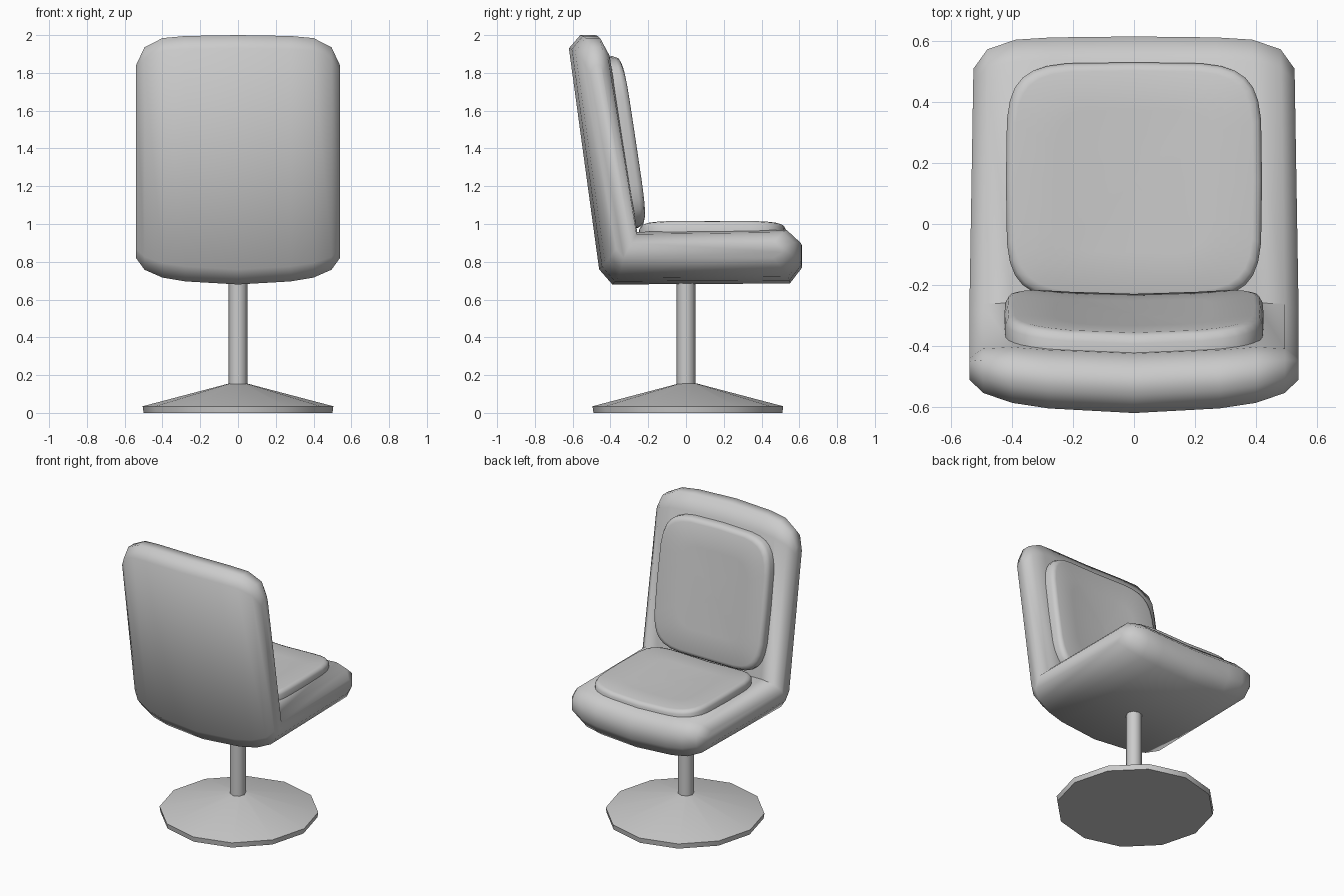
import bpy
import bmesh
import math
from mathutils import Vector

if "Cube" in bpy.data.objects:
    bpy.data.objects.remove(bpy.data.objects["Cube"])

HALF = 0.54   # half width of the shell
BOW = 0.05    # how far the sides curl in around the sitter

grey = bpy.data.materials.new("plain grey")
grey.use_nodes = True
grey.diffuse_color = (0.6, 0.6, 0.6, 1)
grey.node_tree.nodes["Principled BSDF"].inputs["Base Color"].default_value = (0.6, 0.6, 0.6, 1)


def curl(x):
    return BOW * (x / HALF) ** 2


def loft(name, rings, angle, cap_start=True, cap_end=True):
    """Bridge equal closed rings of points, cap the ends and shade smooth."""
    bm = bmesh.new()
    loops = [[bm.verts.new(p) for p in ring] for ring in rings]
    for low, high in zip(loops, loops[1:]):
        count = len(low)
        for i in range(count):
            j = (i + 1) % count
            bm.faces.new((low[i], low[j], high[j], high[i]))
    if cap_start:
        bm.faces.new(loops[0][::-1])
    if cap_end:
        bm.faces.new(loops[-1])
    bmesh.ops.recalc_face_normals(bm, faces=bm.faces[:])
    mesh = bpy.data.meshes.new(name)
    bm.to_mesh(mesh)
    bm.free()
    mesh.materials.append(grey)
    obj = bpy.data.objects.new(name, mesh)
    bpy.context.collection.objects.link(obj)
    bpy.ops.object.select_all(action="DESELECT")
    obj.select_set(True)
    bpy.context.view_layer.objects.active = obj
    bpy.ops.object.shade_smooth_by_angle(angle=math.radians(angle))
    return obj


def turned(name, profile, sides, y, angle):
    """Revolve (radius, height) points around a vertical axis."""
    rings = []
    for radius, z in profile:
        ring = []
        for i in range(sides):
            a = math.tau * i / sides
            ring.append((radius * math.cos(a), y + radius * math.sin(a), z))
        rings.append(ring)
    return loft(name, rings, angle)


# One-piece shell: an L profile lofted across the width, shrinking at the sides
middle = [(-.46, .76), (-.39, .68), (.55, .685), (.615, .77), (.615, .88), (.54, .95),
          (-.28, .94), (-.425, 1.9), (-.48, 2), (-.56, 2), (-.62, 1.93)]
side = [(-.42, .82), (-.38, .77), (.46, .77), (.51, .8), (.51, .83), (.47, .86),
        (-.34, .85), (-.49, 1.8), (-.5, 1.84), (-.53, 1.84), (-.56, 1.8)]


def shell_ring(x, shrink):
    ring = []
    for m, s in zip(middle, side):
        y, z = Vector(m).lerp(Vector(s), shrink)
        forward = curl(x) if m[0] < -.2 else 0
        upward = curl(x) if m[1] < 1 else 0
        taper = 1 - 0.05 * max(y, 0)
        ring.append((x * taper, y + forward, z + upward))
    return ring


half_stations = [(.28, .03), (.4, .1), (.495, .4), (HALF, 1)]
stations = [(-x, t) for x, t in reversed(half_stations)] + [(0, 0)] + half_stations
loft("shell", [shell_ring(x, t) for x, t in stations], 65)


# Padded cushions: rounded outlines that dome up and follow the shell's curl
def cushion(name, centre, along, half_width, half_length, thick):
    centre, along = Vector(centre), Vector(along).normalized()
    normal = Vector((1, 0, 0)).cross(along)
    if normal.y + normal.z < 0:
        normal = -normal
    layers = [(1, -.03), (1, thick * .45), (.975, thick * .85),
              (.93, thick), (.6, thick), (.3, thick), (.02, thick)]
    rings = []
    for scale, height in layers:
        ring = []
        for i in range(32):
            a = math.tau * i / 32
            c, s = math.cos(a), math.sin(a)
            u = math.copysign(abs(c) ** .4, c) * half_width * scale
            v = math.copysign(abs(s) ** .4, s) * half_length * scale
            p = centre + along * v + normal * (height + curl(u))
            p.x = u
            ring.append(p)
        rings.append(ring)
    return loft(name, rings, 60)


cushion("seat_cushion", (0, .14, .945), (0, 1, 0), .42, .39, .045)
cushion("back_cushion", (0, -.35, 1.43), (0, -.15, 1), .425, .46, .058)

# Pedestal
turned("post", [(.05, .13), (.05, .72)], 8, 0, 50)
turned("base", [(.5, 0), (.505, .035), (.05, .155)], 12, .01, 35)
